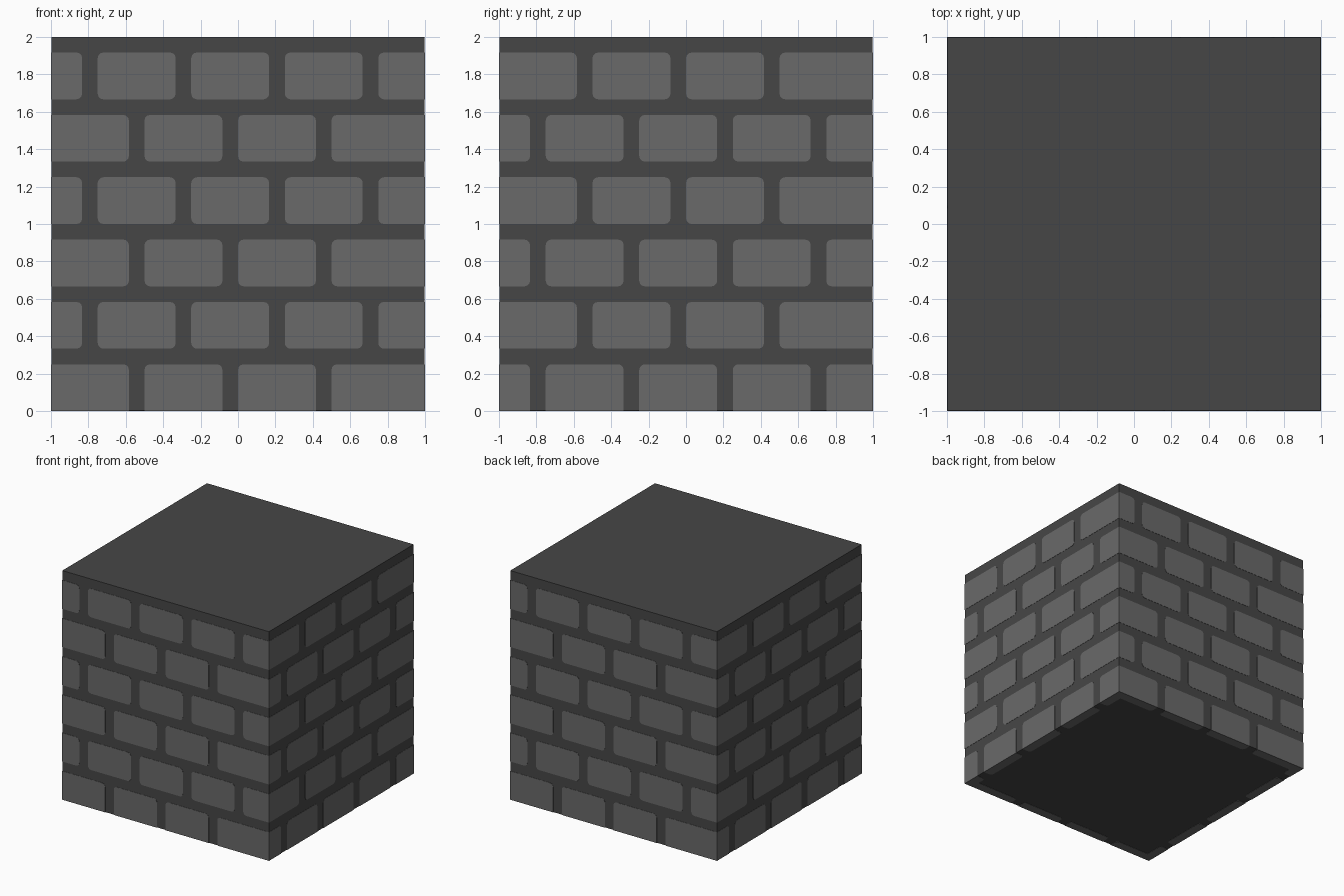
import bpy, bmesh, math
from mathutils import Matrix, Vector

if "Cube" in bpy.data.objects:
    bpy.data.objects.remove(bpy.data.objects["Cube"])

PITCH_U, PITCH_Z = 0.5, 1 / 3      # brick spacing along the wall and upward
GAP, DEPTH, ROUND = 1 / 12, 0.083, 0.03
SKIN = 0.002                       # mortar sits a hair behind the brick faces


def material(name, value):
    m = bpy.data.materials.new(name)
    m.diffuse_color = (value, value, value, 1)
    m.use_nodes = True
    m.node_tree.nodes["Principled BSDF"].inputs["Base Color"].default_value = m.diffuse_color
    return m


def box(bm, lo, hi):
    lo, hi = Vector(lo), Vector(hi)
    size = hi - lo
    m = Matrix.Translation((lo + hi) / 2) @ Matrix.Diagonal((*size, 1))
    return bmesh.ops.create_cube(bm, size=1, matrix=m)["verts"]


def finish(bm, name, mat):
    mesh = bpy.data.meshes.new(name)
    bm.to_mesh(mesh)
    bm.free()
    mesh.materials.append(mat)
    obj = bpy.data.objects.new(name, mesh)
    bpy.context.collection.objects.link(obj)


def on_outer_plane(edge):
    """Edges on the wall face, the base or a block corner stay sharp."""
    a, b = (v.co for v in edge.verts)
    near = lambda p, q: abs(p - q) < 1e-4
    return ((near(a.y, -1) and near(b.y, -1))
            or (near(a.z, 0) and near(b.z, 0))
            or (near(abs(a.x), 1) and near(a.x, b.x)))


def wall_row(bm, row, shifted):
    """One course of bricks on the front wall; end bricks run to the corner."""
    start = -1.25 if shifted else -1
    z = row * PITCH_Z
    for i in range(5 if shifted else 4):
        u0 = start + i * PITCH_U
        u1 = u0 + PITCH_U - GAP
        if u0 + PITCH_U > 0.99:
            u1 = 1
        box(bm, (max(u0, -1), -1, z), (u1, -1 + DEPTH, z + PITCH_Z - GAP))


brick_grey = material("brick grey", 0.143)
mortar_grey = material("mortar grey", 0.062)

# Mortar core
bm = bmesh.new()
box(bm, (-1 + SKIN, -1 + SKIN, SKIN), (1 - SKIN, 1 - SKIN, 2))
finish(bm, "mortar_core", mortar_grey)

# Brick walls: the bond shifts half a brick per row and per side
for side, name in enumerate(("front", "right", "back", "left")):
    bm = bmesh.new()
    for row in range(6):
        wall_row(bm, row, (row + side) % 2 == 1)
    soft = [e for e in bm.edges if not on_outer_plane(e)]
    bmesh.ops.bevel(bm, geom=soft, offset=ROUND, offset_type='OFFSET',
                    segments=3, profile=0.5, affect='EDGES')
    bm.transform(Matrix.Rotation(side * math.pi / 2, 4, 'Z'))
    finish(bm, name + "_bricks", brick_grey)
